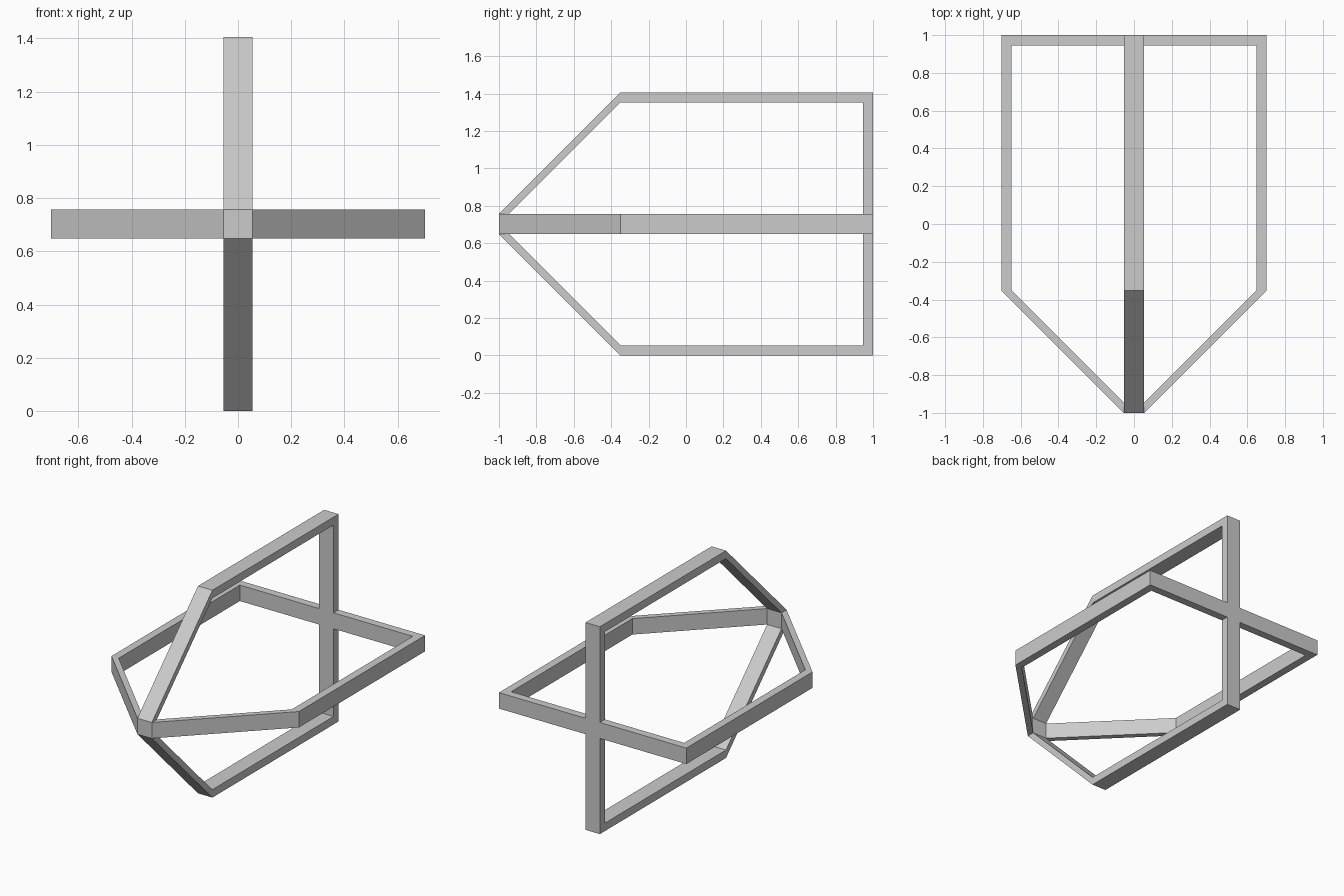
import bpy, bmesh
from math import pi
from mathutils import Matrix, Vector

if "Cube" in bpy.data.objects:
    bpy.data.objects.remove(bpy.data.objects["Cube"])

T = 2 / 37            # bar thickness, also half the bar width
R = 13 * T            # outer half-height of each frame
BEND = -1 + 12 * T    # y where the sides bend toward the nose

bm = bmesh.new()


def section(outer, inner, rot):
    """Cross-section of a bar, from outer and inner (y, u) points."""
    pts = [(-T, *outer), (T, *outer), (T, *inner), (-T, *inner)]
    return [bm.verts.new(rot @ Vector(p)) for p in pts]


# Four identical arms turned about the y axis: nose, bend, back corner, back hub
path = [((-1, T), (-1 + T, T)),
        ((BEND, R), (BEND, R - T)),
        ((1, R), (1 - T, R - T)),
        ((1, T), (1 - T, T))]
for k in range(4):
    rot = Matrix.Rotation(k * pi / 2, 3, 'Y')
    rings = [section(o, i, rot) for o, i in path]
    for a, b in zip(rings, rings[1:]):
        for j in range(4):
            n = (j + 1) % 4
            bm.faces.new((a[j], a[n], b[n], b[j]))

# Square front and rear faces of the two hubs where the arms cross
for y in (-1, -1 + T, 1 - T, 1):
    bm.faces.new([bm.verts.new((x, y, z))
                  for x, z in ((-T, -T), (T, -T), (T, T), (-T, T))])

bmesh.ops.remove_doubles(bm, verts=bm.verts, dist=1e-4)
bmesh.ops.translate(bm, verts=bm.verts, vec=(0, 0, R))
bmesh.ops.recalc_face_normals(bm, faces=bm.faces)

mesh = bpy.data.meshes.new("crossed_frame")
bm.to_mesh(mesh)
bm.free()
bpy.context.collection.objects.link(bpy.data.objects.new("crossed_frame", mesh))
